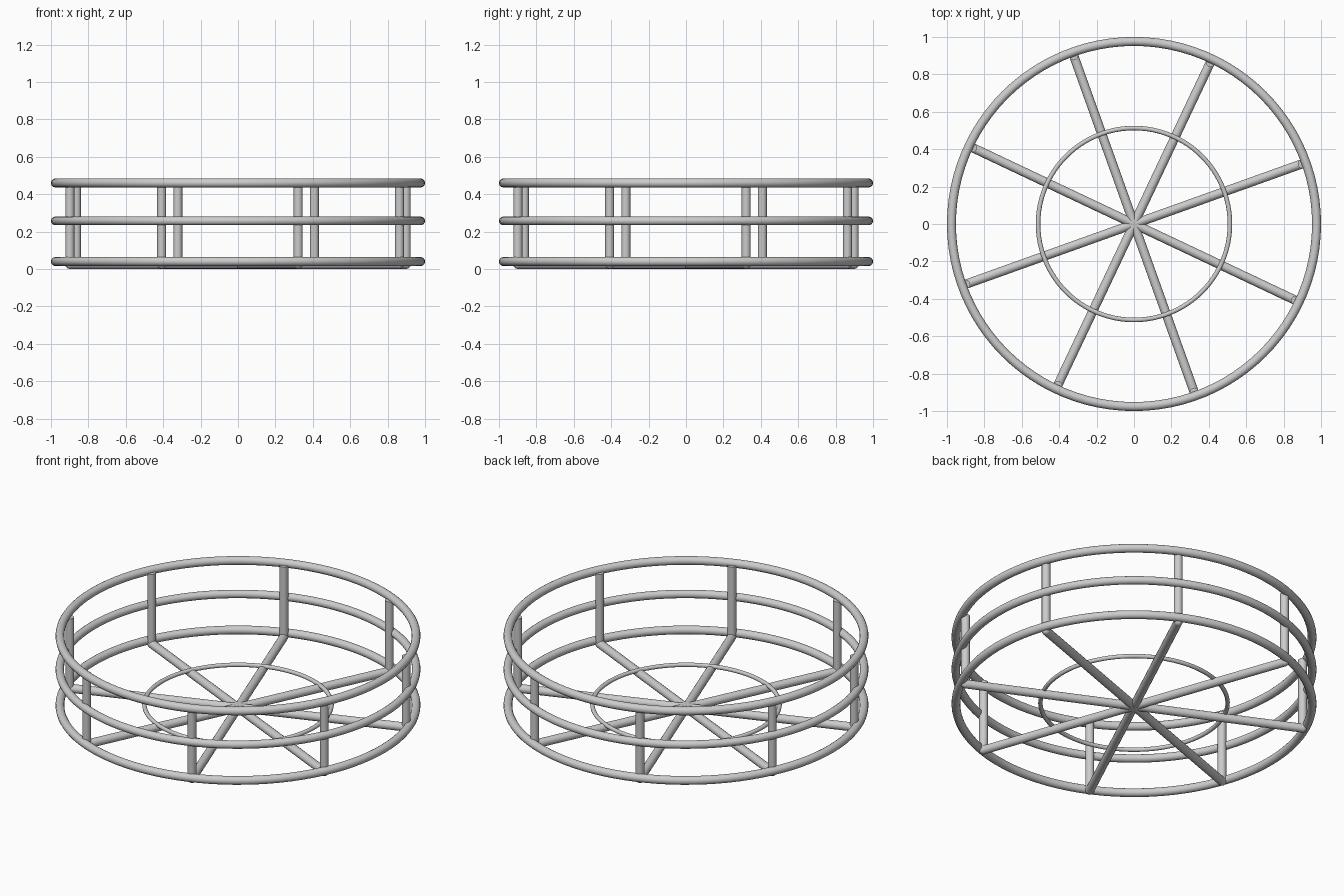
import bpy
from math import cos, sin, pi, radians
from mathutils import Vector

if "Cube" in bpy.data.objects:
    bpy.data.objects.remove(bpy.data.objects["Cube"])

TUBE = 0.024
POST_R = 0.955
SPOKE_Z = 0.025


def smooth(name):
    ob = bpy.context.object
    ob.name = name
    bpy.ops.object.shade_smooth_by_angle(angle=radians(40))
    return ob


def ring(name, radius, tube, z):
    bpy.ops.mesh.primitive_torus_add(major_radius=radius, minor_radius=tube,
                                     major_segments=96, minor_segments=16,
                                     location=(0, 0, z))
    return smooth(name)


def rod(name, a, b, r):
    a, b = Vector(a), Vector(b)
    bpy.ops.mesh.primitive_cylinder_add(vertices=16, radius=r, depth=(b - a).length,
                                        location=(a + b) / 2)
    ob = bpy.context.object
    ob.rotation_euler = (b - a).to_track_quat('Z', 'Y').to_euler()
    return smooth(name)


# Three stacked hoops forming the side of the basket
for name, z, t in (("bottom_hoop", 0.04, TUBE), ("middle_hoop", 0.257, 0.023),
                   ("top_hoop", 0.46, TUBE)):
    ring(name, 1.0 - t, t, z)

# Thin inner ring tying the spokes together
ring("inner_ring", 0.513, 0.012, 0.045)

# Eight L-shaped ribs: floor spoke, rounded elbow, upright post
for i in range(8):
    ang = radians(19.7) + i * pi / 4
    d = Vector((cos(ang), sin(ang), 0))
    base = d * POST_R + Vector((0, 0, SPOKE_Z))
    rod(f"spoke_{i}", -d * 0.07 + Vector((0, 0, SPOKE_Z)), base, 0.0245)
    rod(f"post_{i}", base, d * POST_R + Vector((0, 0, 0.455)), TUBE)
    bpy.ops.mesh.primitive_uv_sphere_add(segments=16, ring_count=8, radius=0.0245,
                                         location=base)
    smooth(f"elbow_{i}")
